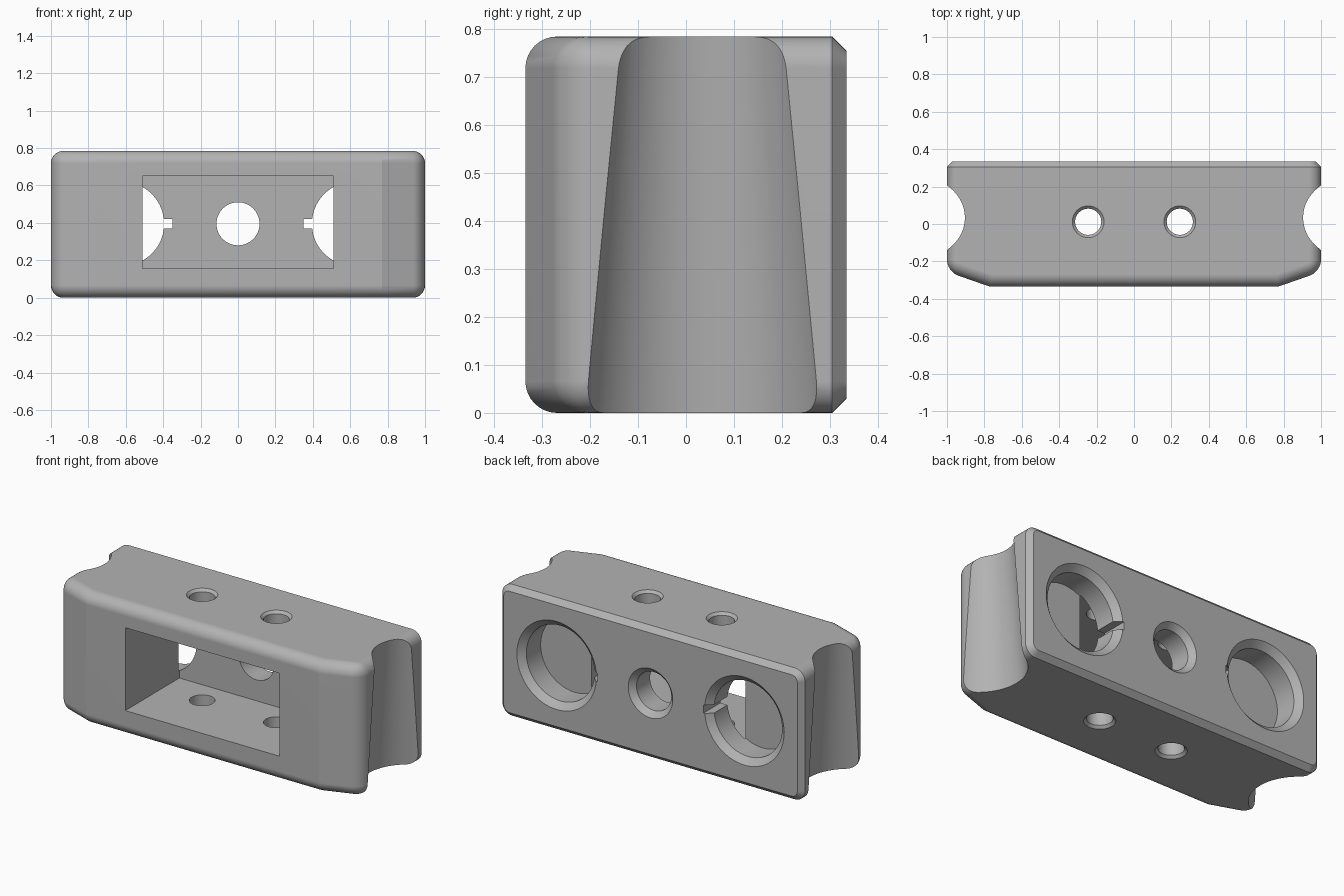
import bpy, bmesh, math
from mathutils import Vector

cube = bpy.data.objects.get("Cube")
if cube:
    bpy.data.objects.remove(cube, do_unlink=True)

HEIGHT, HALF_DEPTH, MID_Z = 0.785, 0.335, 0.395

grey = bpy.data.materials.new("plain grey")
grey.use_nodes = True
colour = (0.45, 0.45, 0.45, 1)
grey.diffuse_color = colour
grey.node_tree.nodes["Principled BSDF"].inputs["Base Color"].default_value = colour


def make_object(name, bm):
    bmesh.ops.recalc_face_normals(bm, faces=bm.faces[:])
    mesh = bpy.data.meshes.new(name)
    bm.to_mesh(mesh)
    bm.free()
    mesh.materials.append(grey)
    obj = bpy.data.objects.new(name, mesh)
    bpy.context.collection.objects.link(obj)
    return obj


def box(name, low, high):
    bm = bmesh.new()
    bmesh.ops.create_cube(bm, size=1)
    low, high = Vector(low), Vector(high)
    for v in bm.verts:
        v.co = (low + high) / 2 + v.co * (high - low)
    return make_object(name, bm)


def lathe(name, rings, place, sides=64):
    """Closed round solid; rings are (position on axis, radius)."""
    bm = bmesh.new()
    loops = []
    for t, r in rings:
        angles = [math.tau * i / sides for i in range(sides)]
        loops.append([bm.verts.new(place(r * math.cos(a), r * math.sin(a), t))
                      for a in angles])
    for lower, upper in zip(loops, loops[1:]):
        for i in range(sides):
            j = (i + 1) % sides
            bm.faces.new((lower[i], lower[j], upper[j], upper[i]))
    bm.faces.new(loops[0])
    bm.faces.new(loops[-1])
    return make_object(name, bm)


# Body: plan outline with slanted front corners, raised to full height
half = [(0.77, -HALF_DEPTH), (1, -0.255), (1, HALF_DEPTH)]
outline = half + [(-x, y) for x, y in reversed(half)]
bm = bmesh.new()
base = bm.faces.new([bm.verts.new((x, y, 0)) for x, y in outline])
raised = bmesh.ops.extrude_face_region(bm, geom=[base])
for v in raised["geom"]:
    if isinstance(v, bmesh.types.BMVert):
        v.co.z = HEIGHT
bmesh.ops.recalc_face_normals(bm, faces=bm.faces[:])


def is_rounded(edge):
    a, b = (v.co for v in edge.verts)
    if abs(a.z - b.z) > 0.1:
        return abs(a.x) > 0.9 and a.y < 0
    return not (a.y > 0.3 and b.y > 0.3)


# Round the front and side edges, then chamfer the rim of the back face
bmesh.ops.bevel(bm, geom=[e for e in bm.edges if is_rounded(e)], offset=0.066,
                segments=8, profile=0.5, affect='EDGES', clamp_overlap=True)
rim = [e for e in bm.edges if all(v.co.y > HALF_DEPTH - 0.001 for v in e.verts)]
bmesh.ops.bevel(bm, geom=rim, offset=0.03, segments=1, affect='EDGES')
body = make_object("body", bm)

# Front pocket and back centre hole
cutters = [
    box("pocket_cutter", (-0.51, -0.6, 0.155), (0.51, 0.175, 0.65)),
    lathe("centre_hole_cutter",
          [(0.1, 0.115), (0.303, 0.115), (HALF_DEPTH, 0.147), (0.4, 0.212)],
          lambda u, v, t: (u, t, MID_Z + v)),
]

for side in (-1, 1):
    # Tapered grip groove on each end
    cutters.append(lathe("end_groove_cutter",
                         [(z, 0.264 - 0.087 * z) for z in (-0.1, 0.9)],
                         lambda u, v, t: (side * 1.1 + u, 0.034 + v, t), 96))
    # Large chamfered recess in the back, with a key slot on its inner side
    cutters.append(lathe("recess_cutter",
                         [(0.165, 0.225), (0.3, 0.225), (HALF_DEPTH, 0.263), (0.4, 0.333)],
                         lambda u, v, t: (side * 0.62 + u, t, MID_Z + v), 80))
    x_low, x_high = sorted((side * 0.35, side * 0.5))
    cutters.append(box("key_slot_cutter", (x_low, 0.165, 0.37), (x_high, 0.5, 0.42)))
    # Upright bolt hole, countersunk at both ends
    cutters.append(lathe("bolt_hole_cutter",
                         [(-0.05, 0.135), (0, 0.085), (0.015, 0.07), (HEIGHT - 0.015, 0.07),
                          (HEIGHT, 0.085), (HEIGHT + 0.05, 0.135)],
                         lambda u, v, t: (side * 0.245 + u, 0.012 + v, t), 48))

bpy.context.view_layer.objects.active = body
for cutter in cutters:
    cutter.hide_render = True
    cut = body.modifiers.new(cutter.name, 'BOOLEAN')
    cut.operation = 'DIFFERENCE'
    cut.solver = 'EXACT'
    cut.object = cutter
    bpy.ops.object.modifier_apply(modifier=cut.name)
    bpy.data.objects.remove(cutter, do_unlink=True)

# Smooth curved areas, keep hard edges
bpy.ops.object.select_all(action='DESELECT')
body.select_set(True)
bpy.ops.object.shade_smooth_by_angle(angle=math.radians(18))
weighted = body.modifiers.new("weighted_normals", 'WEIGHTED_NORMAL')
weighted.keep_sharp = True
